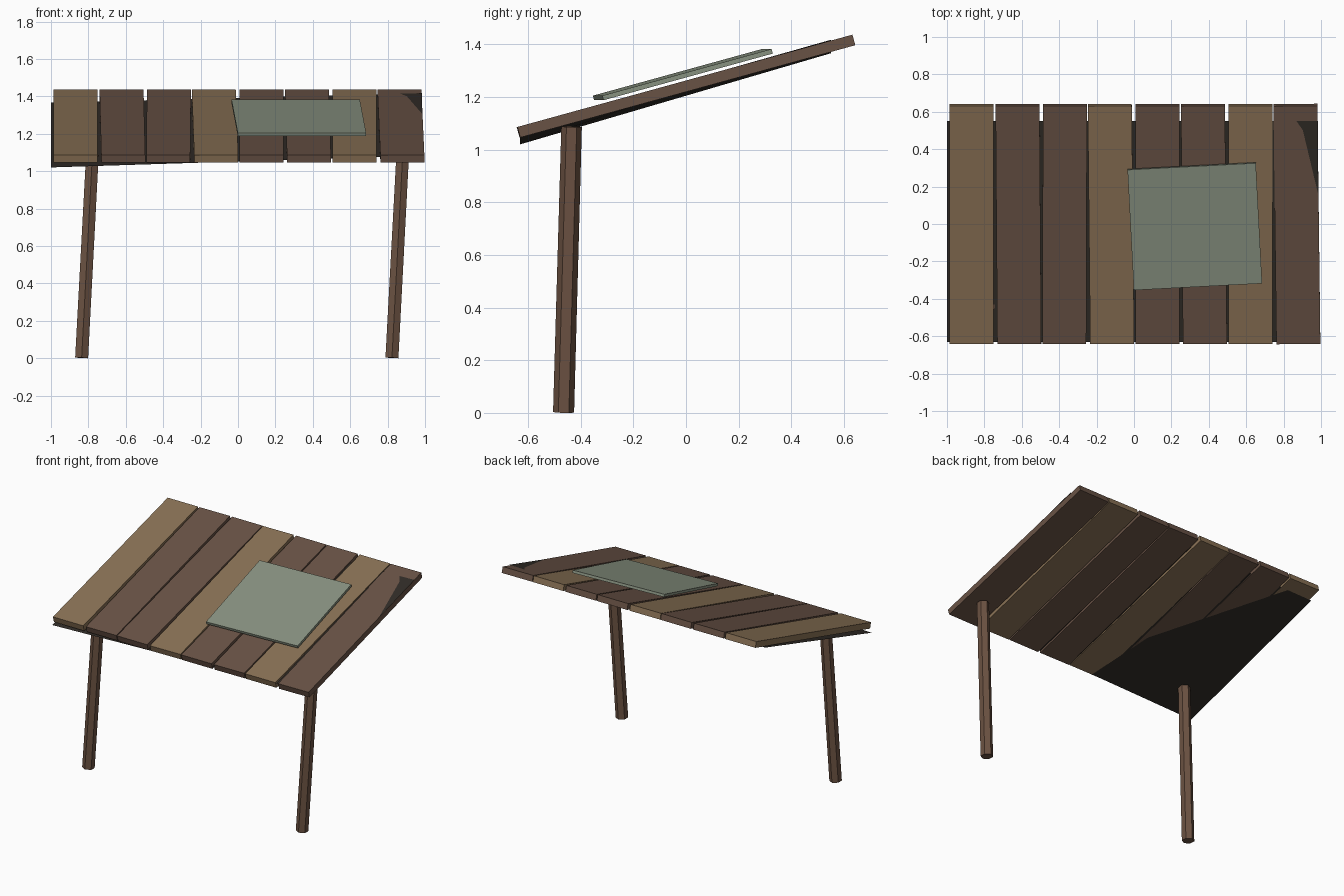
import bpy, bmesh, math
from mathutils import Matrix, Vector

if "Cube" in bpy.data.objects:
    bpy.data.objects.remove(bpy.data.objects["Cube"])

PITCH = math.radians(15.4)


def material(name, rgb):
    m = bpy.data.materials.new(name)
    m.diffuse_color = (*rgb, 1)
    m.use_nodes = True
    m.node_tree.nodes["Principled BSDF"].inputs["Base Color"].default_value = m.diffuse_color
    return m


dark_wood = material("dark_wood", (0.14, 0.085, 0.06))
light_wood = material("light_wood", (0.25, 0.165, 0.09))
post_wood = material("post_wood", (0.15, 0.085, 0.055))
slate = material("pale_green", (0.25, 0.29, 0.22))
lining = material("dark_lining", (0.03, 0.025, 0.02))


def finish(name, bm, mat):
    mesh = bpy.data.meshes.new(name)
    bm.to_mesh(mesh)
    bm.free()
    mesh.materials.append(mat)
    ob = bpy.data.objects.new(name, mesh)
    bpy.context.collection.objects.link(ob)
    return ob


def box(name, size, matrix, mat):
    bm = bmesh.new()
    bmesh.ops.create_cube(bm, size=1, matrix=matrix @ Matrix.Diagonal((*size, 1)))
    return finish(name, bm, mat)


# Roof planks: centre x, in-plane yaw, wood
planks = [
    (-0.870, 0.0, light_wood), (-0.618, 0.007, dark_wood),
    (-0.371, -0.003, dark_wood), (-0.123, 0.010, light_wood),
    (0.126, 0.0, dark_wood), (0.374, 0.008, dark_wood),
    (0.622, 0.0, light_wood), (0.871, 0.012, dark_wood)]
tilt = Matrix.Rotation(PITCH, 4, 'X')
for i, (x, yaw, mat) in enumerate(planks):
    m = Matrix.Translation((x, 0, 1.241)) @ tilt @ Matrix.Rotation(yaw, 4, 'Z')
    box(f"roof_plank_{i + 1}", (0.235, 1.32, 0.0415), m, mat)

# Warped lining sheet under the planks, creased on its diagonal
bm = bmesh.new()
fl, fr, br, bl = [bm.verts.new(c) for c in (
    (-1.0, -0.63, 1.02), (0.985, -0.63, 1.083), (0.985, 0.55, 1.417), (-1.0, 0.55, 1.366))]
bm.faces.new((fl, br, fr))
bm.faces.new((fl, bl, br))
finish("roof_lining", bm, lining)

# Loose patch panel lying above the planks
m = (Matrix.Translation((0.325, -0.012, 1.285))
     @ Matrix.Rotation(math.radians(3), 4, 'Z') @ tilt)
box("patch_panel", (0.687, 0.668, 0.018), m, slate)

# Leaning six-sided posts
for name, x in (("left_post", -0.836), ("right_post", 0.823)):
    foot = Vector((x, -0.465, 0.002))
    axis = Vector((0.053, 0.028, 1)) * 1.085
    length = axis.length
    rot = Vector((0, 0, 1)).rotation_difference(axis).to_matrix().to_4x4()
    bm = bmesh.new()
    bmesh.ops.create_cone(
        bm, cap_ends=True, segments=6, radius1=0.04, radius2=0.039, depth=length,
        matrix=Matrix.Translation(foot + axis / 2) @ rot)
    # turn so that a corner points to the front
    ys = [v.co.y - foot.y for v in bm.verts if v.co.z < 0.1]
    if max(ys) < 0.037:
        bmesh.ops.rotate(bm, verts=bm.verts, cent=foot + axis / 2,
                         matrix=Matrix.Rotation(math.pi / 6, 3, axis))
    finish(name, bm, post_wood)
